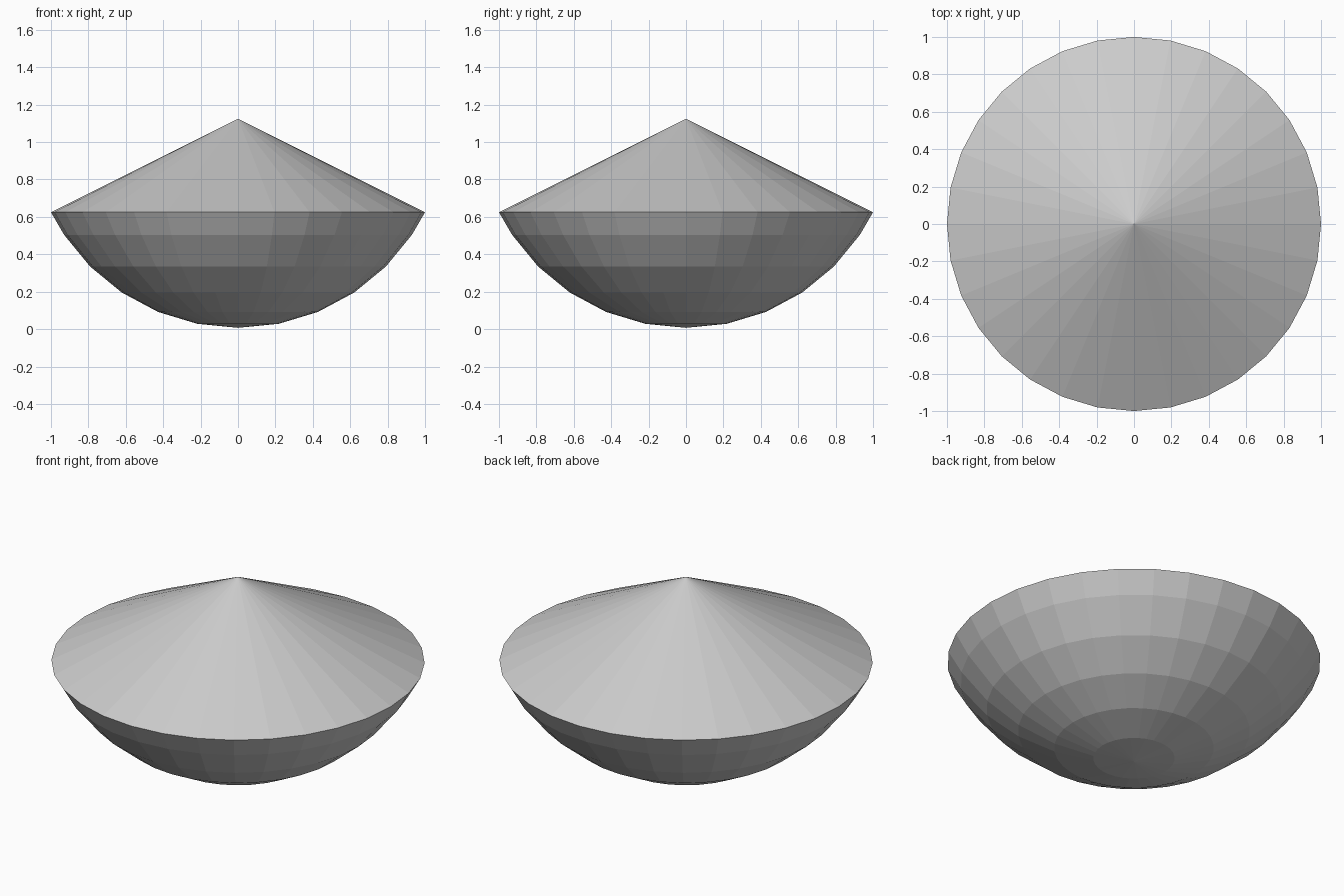
import bpy, bmesh
from math import radians, sin, cos, sqrt, pi

if "Cube" in bpy.data.objects:
    bpy.data.objects.remove(bpy.data.objects["Cube"])

SIDES = 32
APEX_Z = 1.125                # the cone tip is also the centre of the sphere
RADIUS = sqrt(1.25)
STEP = radians(11.25)

# Profile: bottom pole, spherical bowl rings, rim, cone tip
profile = [(RADIUS * sin(i * STEP), APEX_Z - RADIUS * cos(i * STEP)) for i in range(1, 6)]
profile.append((1.0, 0.625))

bm = bmesh.new()
bottom = bm.verts.new((0, 0, APEX_Z - RADIUS))
tip = bm.verts.new((0, 0, APEX_Z))
rings = [[bm.verts.new((r * cos(2 * pi * k / SIDES), r * sin(2 * pi * k / SIDES), z))
          for k in range(SIDES)] for r, z in profile]

for k in range(SIDES):
    n = (k + 1) % SIDES
    bm.faces.new((bottom, rings[0][n], rings[0][k]))
    for low, high in zip(rings, rings[1:]):
        bm.faces.new((low[k], low[n], high[n], high[k]))
    bm.faces.new((rings[-1][k], rings[-1][n], tip))

bmesh.ops.recalc_face_normals(bm, faces=bm.faces)
mesh = bpy.data.meshes.new("spherical_sector")
bm.to_mesh(mesh)
bm.free()
bpy.context.collection.objects.link(bpy.data.objects.new("spherical_sector", mesh))
